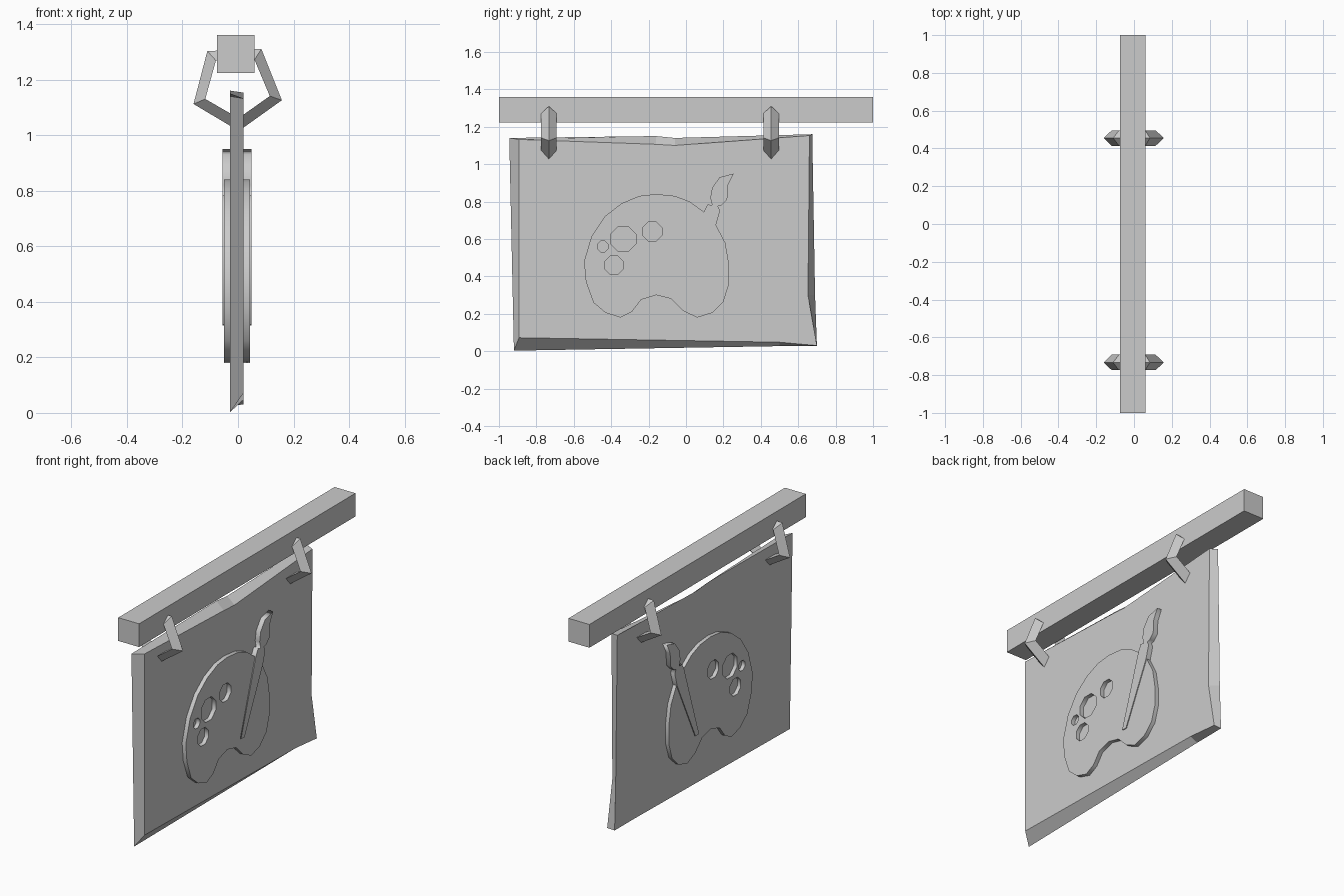
import bpy, math
from math import sin, cos, tau, pi

if "Cube" in bpy.data.objects:
    bpy.data.objects.remove(bpy.data.objects["Cube"])


def mesh_object(name, verts, faces):
    me = bpy.data.meshes.new(name)
    me.from_pydata(verts, [], faces)
    me.update()
    ob = bpy.data.objects.new(name, me)
    bpy.context.collection.objects.link(ob)
    return ob


def skin(name, loops, closed):
    # Joins equal loops with quads, then caps the ends or closes into a ring
    n, m = len(loops[0]), len(loops)
    faces = [(i * n + j, i * n + (j + 1) % n,
              (i + 1) % m * n + (j + 1) % n, (i + 1) % m * n + j)
             for i in range(m if closed else m - 1) for j in range(n)]
    if not closed:
        faces += [tuple(range(n))[::-1], tuple(range((m - 1) * n, m * n))]
    return mesh_object(name, [v for lp in loops for v in lp], faces)


def plate(name, outlines, half):
    # Extruded flat profile (y, z), inner outlines become holes
    cu = bpy.data.curves.new(name, 'CURVE')
    cu.dimensions, cu.fill_mode, cu.extrude = '2D', 'BOTH', half
    for pts in outlines:
        sp = cu.splines.new('POLY')
        sp.points.add(len(pts) - 1)
        for p, (u, v) in zip(sp.points, pts):
            p.co = (u, v, 0, 1)
        sp.use_cyclic_u = True
    ob = bpy.data.objects.new(name, cu)
    bpy.context.collection.objects.link(ob)
    ob.rotation_euler = (pi / 2, 0, pi / 2)
    ob.location.x = -0.003
    return ob


def circle(y, z, r, n=8):
    return [(y + r * cos(tau * (i + .5) / n), z + r * sin(tau * (i + .5) / n)) for i in range(n)]


# Support beam
bpy.ops.mesh.primitive_cube_add(size=1, location=(-0.0075, 0, 1.292))
beam = bpy.context.object
beam.name = "support_beam"
beam.scale = (0.135, 2, 0.136)

# Uneven wooden board with bevelled rim
back = [(-.945, 1.14), (-.92, .003), (.5, .027), (.70, .028), (.69, .3), (.675, 1.16), (-.06, 1.14), (-.16, 1.15)]
front = [(-.893, 1.132), (-.893, .072), (.5, .048), (.70, .03), (.652, .3), (.66, 1.153), (-.06, 1.10), (-.16, 1.106)]
skin("sign_board", [[(x, y, z) for y, z in lp] for x, lp in ((-.028, back), (.02, front))], False)

# Hanging rings: five segments with a triangular section
ring = [(.167, -19), (.155, 57), (.165, 132), (.174, 203), (.165, 271)]
for i, y in enumerate((-.733, .455)):
    loops = []
    for r, a in ring:
        c, s = cos(math.radians(a)), sin(math.radians(a))
        loops.append([(d * c, y + w, 1.18 + d * s)
                      for d, w in ((r, 0), (r - .046, .041), (r - .046, -.041))])
    skin("hanging_ring_%d" % (i + 1), loops, True)

# Paint palette with wells
palette = [(.095, .745), (.02, .80), (-.06, .83), (-.16, .84), (-.25, .83), (-.345, .79), (-.435, .72),
           (-.505, .615), (-.545, .48), (-.535, .37), (-.495, .26), (-.43, .205), (-.35, .18),
           (-.29, .21), (-.24, .275), (-.16, .30), (-.08, .28), (-.015, .215), (.06, .18),
           (.14, .205), (.20, .265), (.23, .36), (.23, .465), (.21, .58), (.16, .675)]
wells = [circle(-.335, .60, .072), circle(-.18, .64, .055), circle(-.445, .56, .031), circle(-.385, .46, .053)]
plate("palette", [palette] + wells, .047)

# Paint brush lying across the palette
brush = [(-.042, .318), (.095, .745), (.115, .785), (.14, .78), (.13, .82), (.14, .875), (.18, .93),
         (.255, .95), (.225, .89), (.22, .81), (.19, .78), (.17, .775), (.182, .752), (.16, .675), (-.01, .315)]
plate("paint_brush", [brush], .052)
